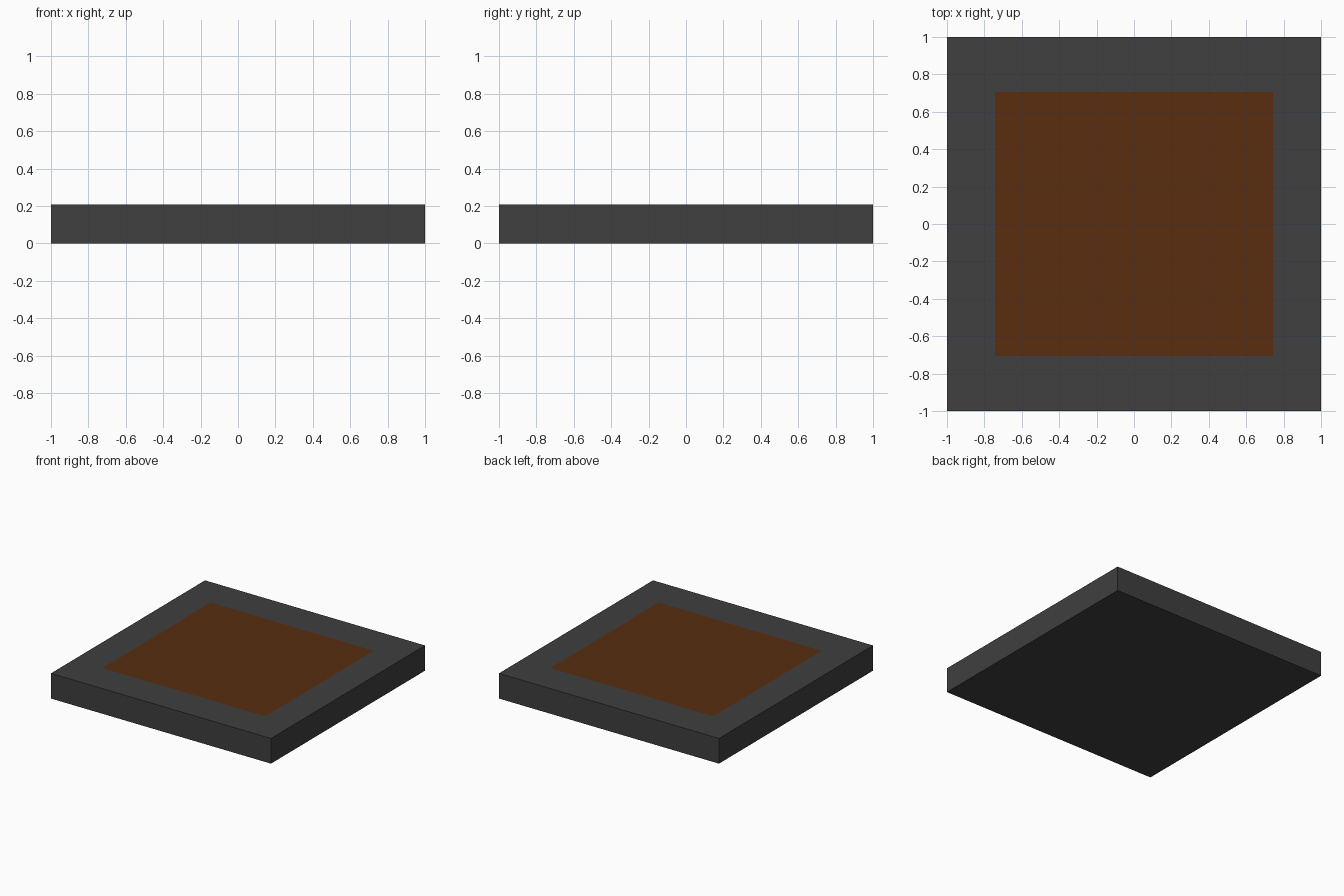
import bpy
import bmesh
import math

if "Cube" in bpy.data.objects:
    bpy.data.objects.remove(bpy.data.objects["Cube"])

HEIGHT = 0.207
PANEL_X, PANEL_Y = 0.742, 0.705


def material(name, color):
    m = bpy.data.materials.new(name)
    m.diffuse_color = (*color, 1.0)
    m.use_nodes = True
    m.node_tree.nodes["Principled BSDF"].inputs["Base Color"].default_value = m.diffuse_color
    return m


charcoal = material("charcoal", (0.050, 0.050, 0.050))
brown = material("dark brown", (0.100, 0.027, 0.005))

# Square slab standing on the ground
bm = bmesh.new()
bmesh.ops.create_cube(bm, size=2.0)
for v in bm.verts:
    v.co.z = HEIGHT if v.co.z > 0 else 0.0

# Flush brown panel, inset in the top face
bm.normal_update()
top = next(f for f in bm.faces if f.normal.z > 0.9)
bmesh.ops.inset_individual(bm, faces=[top], thickness=0.25)
for v in top.verts:
    v.co.x = math.copysign(PANEL_X, v.co.x)
    v.co.y = math.copysign(PANEL_Y, v.co.y)
top.material_index = 1

mesh = bpy.data.meshes.new("slab")
bm.to_mesh(mesh)
bm.free()
mesh.materials.append(charcoal)
mesh.materials.append(brown)
slab = bpy.data.objects.new("slab", mesh)
bpy.context.collection.objects.link(slab)
